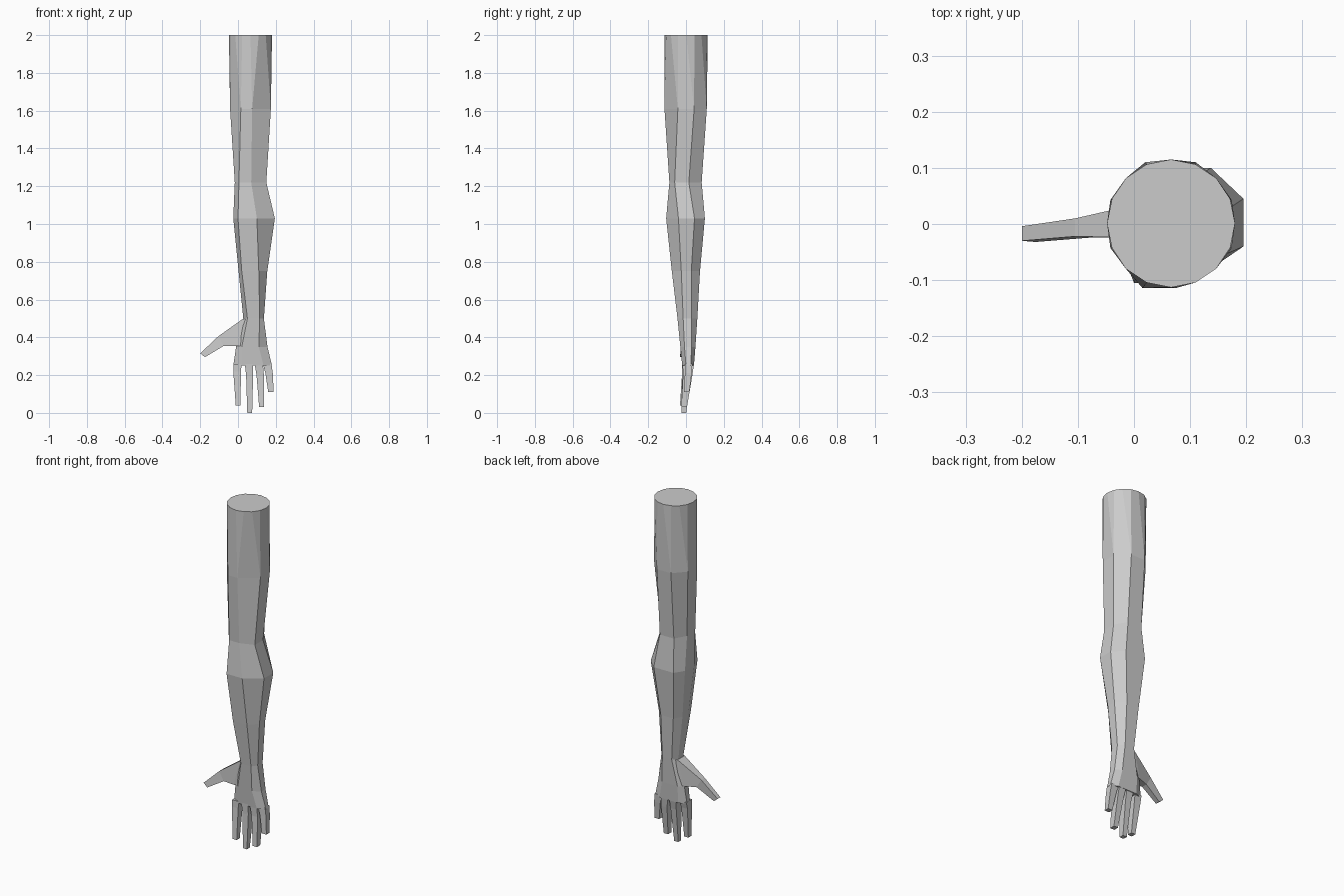
import bpy, math

skin = bpy.data.materials.new("plain grey")
skin.diffuse_color = (0.6, 0.6, 0.6, 1)


def make(name, verts, faces):
    me = bpy.data.meshes.new(name)
    me.from_pydata(verts, [], faces)
    me.materials.append(skin)
    ob = bpy.data.objects.new(name, me)
    bpy.context.collection.objects.link(ob)
    return ob


def loft(sections):
    """Join equal-sized vertex rings and cap both ends."""
    n = len(sections[0])
    verts = [p for s in sections for p in s]
    faces = [(k * n + i, k * n + (i + 1) % n, (k + 1) * n + (i + 1) % n, (k + 1) * n + i)
             for k in range(len(sections) - 1) for i in range(n)]
    faces += [tuple(range(n))[::-1], tuple(range(len(verts) - n, len(verts)))]
    return verts, faces


# Arm and palm: eight-sided rings, from the palm upward
# z, left x, right x, front y, back y, front edge xs, back edge xs, side ys
RINGS = [
    (0.25, -0.025, 0.180, -0.020, 0.042, 0.02, 0.135, 0.02, 0.14, 0.000, 0.025),
    (0.35, -0.010, 0.156, -0.030, 0.050, 0.02, 0.110, 0.02, 0.12, -0.008, 0.030),
    (0.50, 0.028, 0.137, -0.045, 0.060, 0.05, 0.115, 0.05, 0.11, -0.015, 0.030),
    (0.75, 0.003, 0.155, -0.075, 0.074, 0.02, 0.110, 0.03, 0.11, -0.025, 0.028),
    (1.03, -0.025, 0.195, -0.105, 0.100, 0.00, 0.100, 0.01, 0.137, -0.040, 0.045),
    (1.22, -0.017, 0.150, -0.088, 0.083, 0.005, 0.070, 0.02, 0.11, -0.060, 0.015),
    (1.61, -0.042, 0.174, -0.114, 0.110, 0.015, 0.075, 0.02, 0.11, -0.043, 0.043),
]
sections = []
for z, xl, xr, yf, yb, f0, f1, b0, b1, s0, s1 in RINGS:
    sections.append([(xr, s0, z), (xr, s1, z), (b1, yb, z), (b0, yb, z),
                     (xl, s1, z), (xl, s0, z), (f0, yf, z), (f1, yf, z)])
verts, faces = loft(sections)
faces.pop()                                   # open the end to join the shoulder
low, top = len(verts) - 8, len(verts)

# Sixteen-sided flat shoulder end
for i in range(16):
    a = math.radians(-22.5 + 22.5 * i)
    verts.append((0.066 + 0.114 * math.cos(a), 0.001 + 0.114 * math.sin(a), 2.0))
for i in range(8):
    j, u = (i + 1) % 8, top + 2 * i
    faces.append((low + i, low + j, u + 1, u))
    faces.append((low + j, top + (2 * i + 2) % 16, u + 1))
faces.append(tuple(range(top, top + 16)))
make("arm", verts, faces)


# Thumb: upper and lower edge points with depth at each station
def thumb_section(xu, zu, xd, zd, u0, u1, d0, d1):
    return [(xu, u0, zu), (xu, u1, zu), (xd, d1, zd), (xd, d0, zd)]


make("thumb", *loft([
    thumb_section(0.045, 0.498, 0.03, 0.353, -0.035, 0.045, -0.025, 0.04),
    thumb_section(0.026, 0.498, -0.01, 0.353, -0.025, 0.04, -0.025, 0.035),
    thumb_section(-0.105, 0.405, -0.075, 0.355, -0.022, 0.010, -0.024, 0.010),
    thumb_section(-0.200, 0.315, -0.175, 0.295, -0.030, -0.004, -0.032, -0.006)]))

# Fingers: x range, y range and height at root, knuckle and tip
FINGERS = {
    "index_finger": [(-0.024, 0.020, -0.020, 0.032, 0.26), (-0.025, 0.015, -0.020, 0.022, 0.22),
                     (-0.012, 0.014, -0.032, -0.004, 0.04)],
    "middle_finger": [(0.036, 0.080, -0.021, 0.040, 0.26), (0.043, 0.080, -0.020, 0.028, 0.20),
                      (0.049, 0.075, -0.025, 0.001, 0.0)],
    "ring_finger": [(0.088, 0.132, -0.018, 0.042, 0.26), (0.098, 0.137, -0.016, 0.034, 0.20),
                    (0.112, 0.139, -0.025, 0.005, 0.03)],
    "little_finger": [(0.132, 0.177, -0.005, 0.034, 0.26), (0.145, 0.184, -0.006, 0.030, 0.21),
                      (0.160, 0.189, -0.010, 0.018, 0.11)],
}
for name, stations in FINGERS.items():
    make(name, *loft([[(x0, y0, z), (x0, y1, z), (x1, y1, z), (x1, y0, z)]
                      for x0, x1, y0, y1, z in stations]))

# Point every face outward
for ob in bpy.context.collection.objects:
    bpy.context.view_layer.objects.active = ob
    bpy.ops.object.mode_set(mode='EDIT')
    bpy.ops.mesh.select_all(action='SELECT')
    bpy.ops.mesh.normals_make_consistent(inside=False)
    bpy.ops.object.mode_set(mode='OBJECT')
